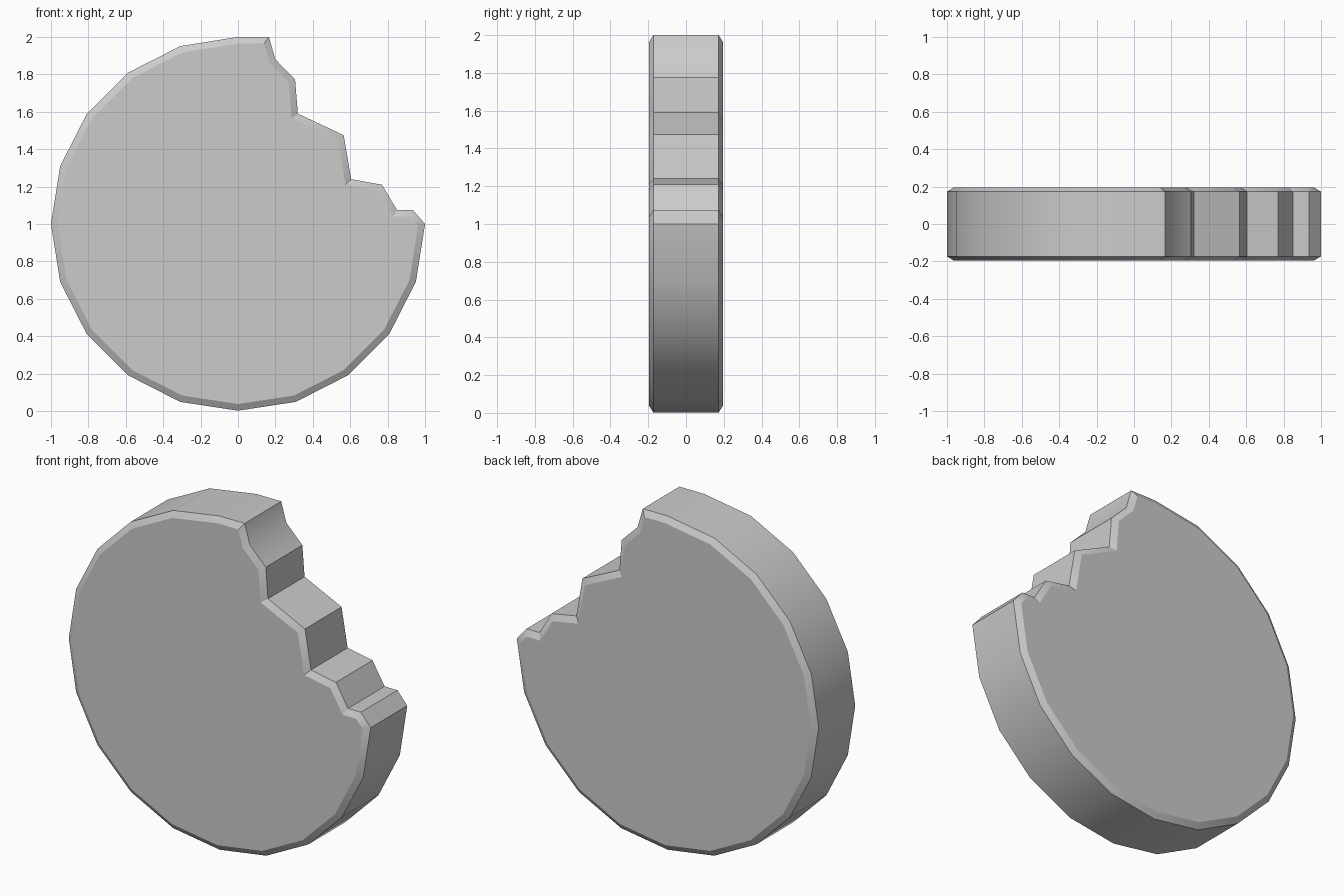
import bpy, bmesh, math

if "Cube" in bpy.data.objects:
    bpy.data.objects.remove(bpy.data.objects["Cube"])

RIM_Y, FACE_Y, INSET = 0.173, 0.195, 0.035

# Outline: 20-sided disc from the top, counter-clockwise round to the right side
outline = [(math.cos(math.radians(a)), 0.002 * (a == 270) + 1 + math.sin(math.radians(a)))
           for a in range(90, 361, 18)]
# Broken edge, from the right side back up to the top
outline += [(0.935, 1.075), (0.85, 1.075), (0.77, 1.21), (0.605, 1.24),
            (0.565, 1.475), (0.32, 1.59), (0.305, 1.775), (0.20, 1.88), (0.165, 2.0)]

bm = bmesh.new()
front = [bm.verts.new((x, -RIM_Y, z)) for x, z in outline]
back = [bm.verts.new((x, RIM_Y, z)) for x, z in outline]
caps = [bm.faces.new(front), bm.faces.new(back[::-1])]

# Rim
n = len(outline)
for i in range(n):
    j = (i + 1) % n
    bm.faces.new((front[j], front[i], back[i], back[j]))
bmesh.ops.recalc_face_normals(bm, faces=bm.faces)

# Chamfered border on both faces
for cap, y in zip(caps, (-FACE_Y, FACE_Y)):
    bmesh.ops.inset_region(bm, faces=[cap], thickness=INSET, use_even_offset=True)
    for v in cap.verts:
        v.co.y = y

mesh = bpy.data.meshes.new("broken_disc")
bm.to_mesh(mesh)
bm.free()
disc = bpy.data.objects.new("broken_disc", mesh)
bpy.context.collection.objects.link(disc)

# Smooth the curved rim, keep the corners crisp
bpy.context.view_layer.objects.active = disc
disc.select_set(True)
bpy.ops.object.shade_smooth_by_angle(angle=math.radians(30))
